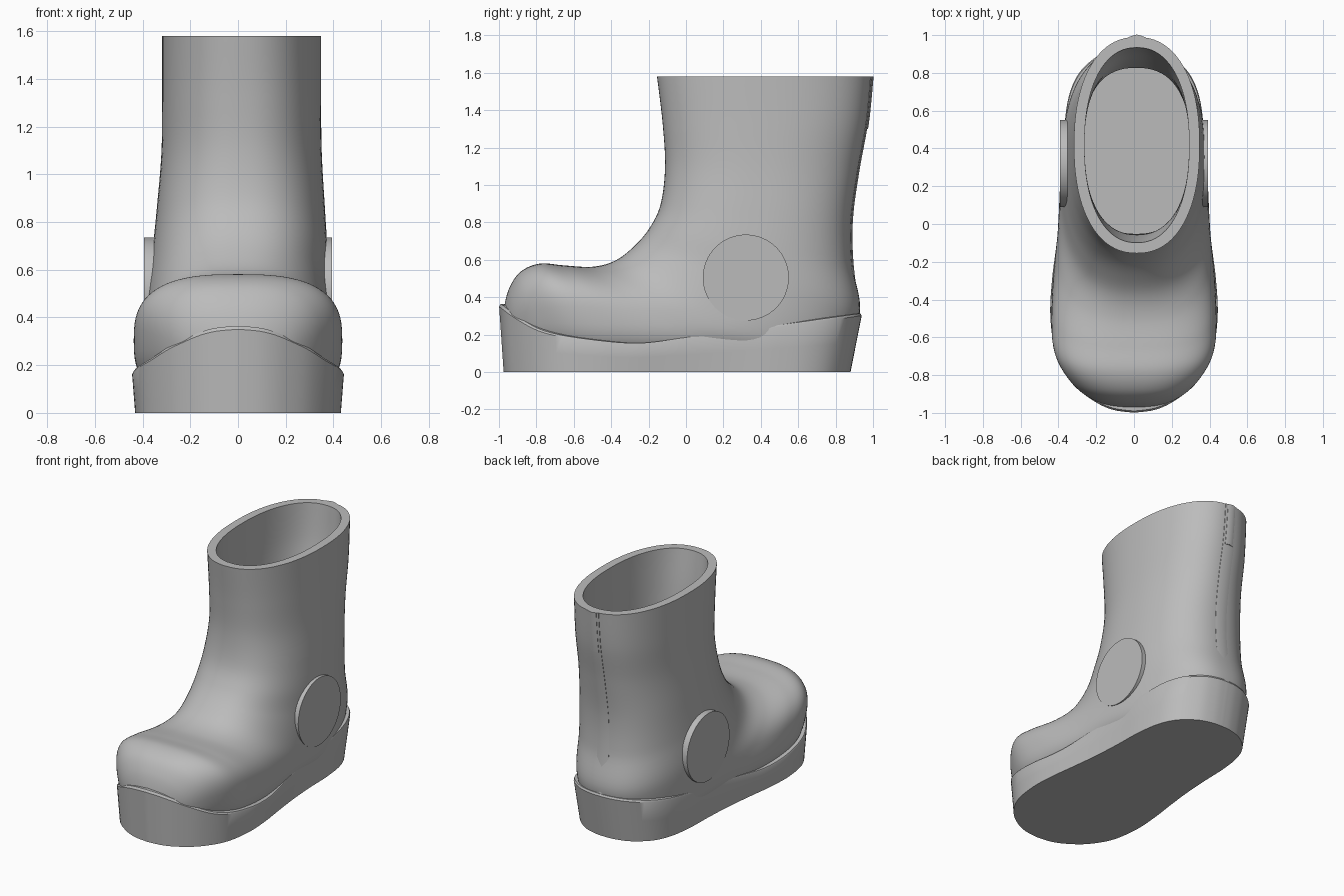
import bpy, bmesh, math
from mathutils import Vector

cube = bpy.data.objects.get("Cube")
if cube:
    bpy.data.objects.remove(cube)

rubber = bpy.data.materials.new("grey rubber")
rubber.use_nodes = True
GREY = (0.5, 0.5, 0.5, 1)
rubber.diffuse_color = GREY
rubber.node_tree.nodes["Principled BSDF"].inputs["Base Color"].default_value = GREY


def spline(keys, steps):
    """Catmull-Rom interpolation through rows of numbers."""
    out = []
    last = len(keys) - 1
    for i in range(last):
        p = [Vector(keys[min(max(j, 0), last)]) for j in range(i - 1, i + 3)]
        for s in range(steps):
            t = s / steps
            out.append(0.5 * (2 * p[1] + (p[2] - p[0]) * t
                              + (2 * p[0] - 5 * p[1] + 4 * p[2] - p[3]) * t ** 2
                              + (3 * p[1] - p[0] - 3 * p[2] + p[3]) * t ** 3))
    out.append(Vector(keys[-1]))
    return out


def lookup(table, y):
    """Smoothly blended value at y from (y, value) rows."""
    for a, b in zip(table, table[1:]):
        if y <= b[0]:
            t = max(0, (y - a[0]) / (b[0] - a[0]))
            return a[1] + (b[1] - a[1]) * t
    return table[-1][1]


def loft(name, rings, cap_start=False, cap_end=False, angle=35):
    bm = bmesh.new()
    loops = [[bm.verts.new(p) for p in ring] for ring in rings]
    n = len(loops[0])
    for a, b in zip(loops, loops[1:]):
        for i in range(n):
            j = (i + 1) % n
            bm.faces.new((a[i], a[j], b[j], b[i]))
    if cap_start:
        bm.faces.new(loops[0])
    if cap_end:
        bm.faces.new(loops[-1])
    bmesh.ops.recalc_face_normals(bm, faces=bm.faces)
    mesh = bpy.data.meshes.new(name)
    bm.to_mesh(mesh)
    bm.free()
    obj = bpy.data.objects.new(name, mesh)
    bpy.context.collection.objects.link(obj)
    mesh.materials.append(rubber)
    bpy.ops.object.select_all(action="DESELECT")
    obj.select_set(True)
    bpy.context.view_layer.objects.active = obj
    bpy.ops.object.shade_smooth_by_angle(angle=math.radians(angle))
    return obj


def power(v, e):
    return math.copysign(abs(v) ** e, v)


def section(row, inset=0, count=80):
    """Rounded ring spanning a front/top point and a back/bottom point."""
    fy, fz, by, bz, width, shift, n = row
    front, back = Vector((0, fy, fz)), Vector((0, by, bz))
    mid, axis = (front + back) / 2, (front - back) / 2
    axis *= 1 - inset / axis.length
    ring = []
    for i in range(count):
        a = 2 * math.pi * i / count
        p = mid + axis * power(math.cos(a), 2 / n)
        p.x = shift + (width - inset) * power(math.sin(a), 2 / n)
        ring.append(p)
    return ring


# Upper: front y, z, back y, z, half width, sideways shift, squareness
leg = [
    (-.155, 1.58, .99, 1.58, .333, .015, 2.25),
    (-.125, 1.33, .965, 1.33, .333, .015, 2.3),
    (-.112, 1.1, .92, 1.08, .336, .015, 2.3),
    (-.135, .9, .885, .82, .352, .012, 2.4),
]
foot = [
    (-.195, .77, .888, .58, .367, .008, 2.4),
    (-.28, .67, .925, .3, .38, 0, 2.4),
    (-.38, .595, .75, .04, .39, 0, 2.5),
    (-.5, .563, .3, .03, .405, 0, 2.6),
    (-.65, .57, -.2, .03, .435, 0, 2.8),
    (-.78, .58, -.5, .03, .425, 0, 2.8),
    (-.88, .54, -.72, .05, .35, 0, 2.6),
    (-.94, .46, -.87, .08, .25, 0, 2.4),
    (-.97, .36, -.95, .15, .13, 0, 2.2),
    (-.975, .27, -.975, .24, .02, 0, 2),
]
well = [
    (-.11, .8, .885, .75, .345, .012, 2.4),
    (-.11, .3, .885, .3, .345, .012, 2.4),
]
outer = [section(r) for r in spline(leg + foot, 8)]
inner = [section(r, .056) for r in spline(leg + well, 8)]
loft("boot_upper", inner[::-1] + outer, cap_start=True, cap_end=True)

# Sole: plan half widths and top edge height along the length
half = spline([(-1, 0), (-.985, .11), (-.94, .21), (-.85, .32), (-.7, .41), (-.5, .443),
               (-.3, .435), (-.1, .41), (.1, .388), (.3, .376), (.5, .37), (.68, .345),
               (.81, .285), (.9, .18), (.935, .08), (.942, 0)], 5)
rise = [tuple(v) for v in spline([(-1, .365), (-.9, .29), (-.75, .215), (-.5, .172),
                                  (-.25, .155), (0, .185), (.3, .225), (.6, .265), (.95, .315)], 6)]
plan = [(w, y) for y, w in half] + [(-w, y) for y, w in half[-2:0:-1]]


def sole_ring(level, grow, lift=0):
    taper = 1 - level
    return [Vector((x * (1 - .03 * taper) * grow,
                    y * (1 - .045 * taper) * grow - .02 * taper,
                    lookup(rise, y) * level + lift)) for x, y in plan]


loft("sole", [sole_ring(0, 1), sole_ring(.5, 1), sole_ring(.96, 1), sole_ring(1, .99),
              sole_ring(1, .9)], cap_start=True)

# Round side badges
for side, name in ((1, "left_badge"), (-1, "right_badge")):
    disc = [[Vector((side * x, .32 + .23 * math.cos(a), .505 + .23 * math.sin(a)))
             for a in (2 * math.pi * i / 64 for i in range(64))] for x in (.33, .393)]
    loft(name, disc, cap_start=True, cap_end=True)


# Heel seam strip and pull tab following the back of the upper
def back_strip(name, low, high, width, raise_by):
    rings = []
    for r in spline(leg + foot[:2], 8):
        if low <= r[3] <= high:
            y, z = r[2], r[3]
            rings.append([Vector((r[5] + sx * width, yy, z)) for sx, yy in
                          ((-1, y - .03), (-1, y + raise_by - .008), (0, y + raise_by),
                           (1, y + raise_by - .008), (1, y - .03))])
    loft(name, rings, cap_start=True, cap_end=True, angle=30)


back_strip("heel_strip", .29, 1.6, .045, .008)
back_strip("pull_tab", 1.29, 1.6, .03, .013)
